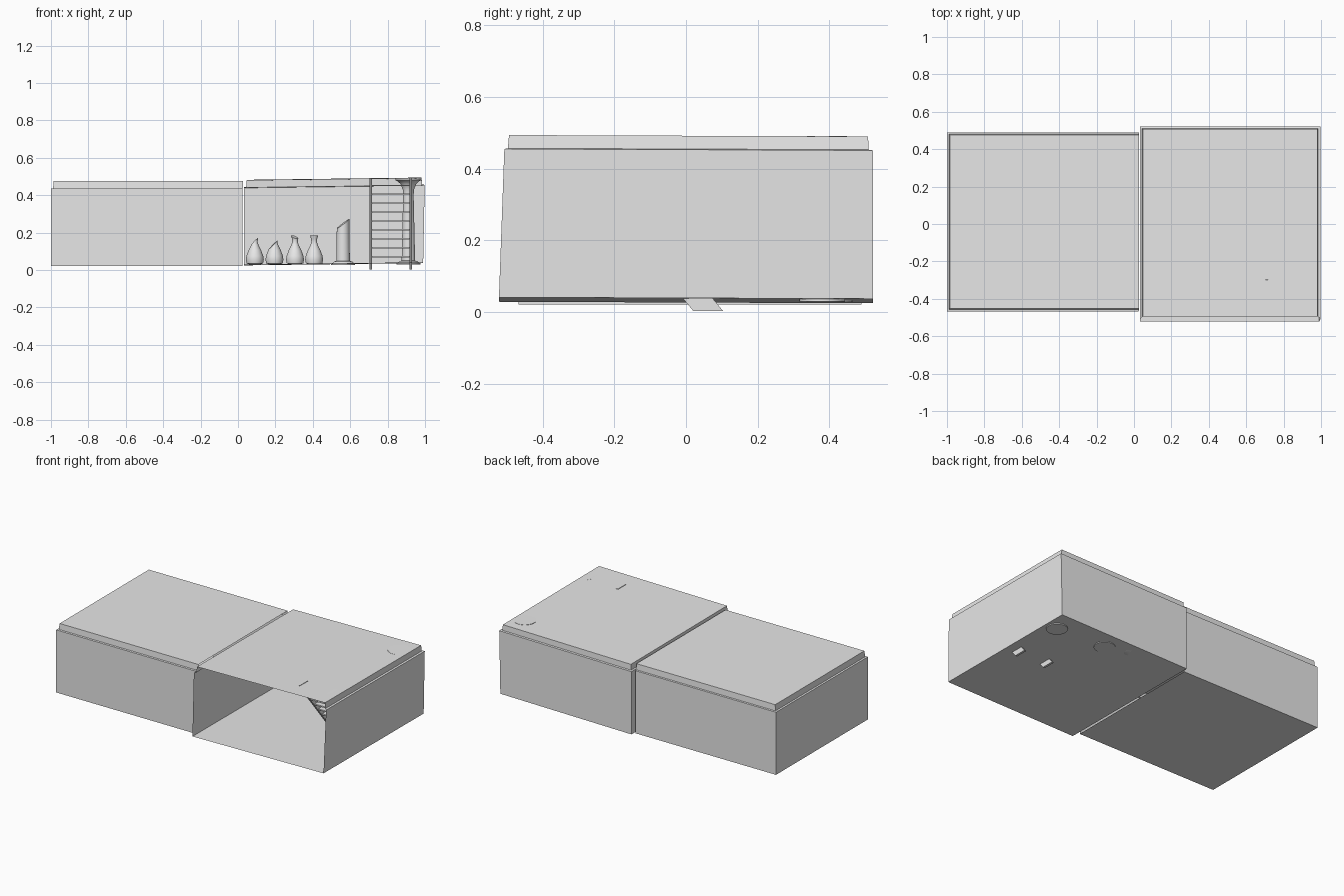
import bpy, bmesh, math
from mathutils import Vector

cube = bpy.data.objects.get("Cube")
if cube:
    bpy.data.objects.remove(cube, do_unlink=True)

# Single plain plaster colour
plaster = bpy.data.materials.new("light_grey")
plaster.use_nodes = True
GREY = (0.8, 0.8, 0.8, 1)
plaster.diffuse_color = GREY
plaster.node_tree.nodes["Principled BSDF"].inputs["Base Color"].default_value = GREY


def finish(bm, name, smooth=False):
    mesh = bpy.data.meshes.new(name)
    bm.to_mesh(mesh)
    bm.free()
    obj = bpy.data.objects.new(name, mesh)
    bpy.context.collection.objects.link(obj)
    mesh.materials.append(plaster)
    if smooth:
        bpy.ops.object.select_all(action='DESELECT')
        obj.select_set(True)
        bpy.context.view_layer.objects.active = obj
        bpy.ops.object.shade_smooth_by_angle(angle=math.radians(40))
    return obj


def room(name, rings, open_side, tilt_x=0, tilt_y=0):
    """Thin shell through rectangular rings (x0, x1, y0, y1, z).
    Sides are 0 front, 1 left (+x), 2 back, 3 right (-x)."""
    bm = bmesh.new()
    loops = []
    for x0, x1, y0, y1, z in rings:
        corners = ((x0, y0), (x1, y0), (x1, y1), (x0, y1))
        loops.append([bm.verts.new((x, y, z + tilt_x * (x - 0.5) + tilt_y * y))
                      for x, y in corners])
    bm.faces.new(loops[0][::-1])
    bm.faces.new(loops[-1])
    for low, high in zip(loops, loops[1:]):
        for i in range(4):
            if i != open_side:
                j = (i + 1) % 4
                bm.faces.new((low[i], low[j], high[j], high[i]))
    return finish(bm, name)


def lathe(name, profile, location, steps=24, cut=None):
    """Turned shape from (radius, height); cut = (point, normal) breaks the top off."""
    bm = bmesh.new()
    rings = [[bm.verts.new((r * math.cos(math.tau * k / steps),
                            r * math.sin(math.tau * k / steps), z))
              for k in range(steps)] for r, z in profile]
    for low, high in zip(rings, rings[1:]):
        for k in range(steps):
            n = (k + 1) % steps
            bm.faces.new((low[k], low[n], high[n], high[k]))
    bm.faces.new(rings[0][::-1])
    bm.faces.new(rings[-1])
    if cut:
        point, normal = cut
        geom = bm.verts[:] + bm.edges[:] + bm.faces[:]
        result = bmesh.ops.bisect_plane(bm, geom=geom, plane_co=point,
                                        plane_no=normal, clear_outer=True)
        edges = [e for e in result["geom_cut"] if isinstance(e, bmesh.types.BMEdge)]
        bmesh.ops.holes_fill(bm, edges=edges, sides=0)
    obj = finish(bm, name, smooth=True)
    obj.location = location
    return obj


def slab(name, x0, x1, bottom, top, depth):
    """Box leaning in y between two (y, z) centres, with level ends."""
    bm = bmesh.new()
    bmesh.ops.create_cube(bm, size=1)
    for v in bm.verts:
        y, z = top if v.co.z > 0 else bottom
        v.co = Vector((x1 if v.co.x > 0 else x0, y + v.co.y * depth, z))
    return finish(bm, name)


# Two rooms: one opens towards its neighbour, the other to the front
room("side_room", [
    (-1, 0.025, -0.467, 0.49, 0.022),
    (-1, 0.025, -0.467, 0.49, 0.435),
    (-0.989, 0.028, -0.456, 0.48, 0.437),
    (-0.985, 0.028, -0.453, 0.477, 0.476)], open_side=1)
room("front_room", [
    (0.033, 0.99, -0.522, 0.522, 0.033),
    (0.033, 0.998, -0.507, 0.522, 0.447),
    (0.044, 0.985, -0.497, 0.51, 0.449),
    (0.047, 0.981, -0.494, 0.508, 0.486)], open_side=0, tilt_x=0.013, tilt_y=-0.004)

# Row of vases along the back wall, two with broken necks
VASE = [(0.03, 0), (0.044, 0.006), (0.048, 0.025), (0.045, 0.045), (0.034, 0.075),
        (0.02, 0.103), (0.015, 0.12), (0.016, 0.135), (0.022, 0.155), (0.018, 0.155)]
breaks = [((0, 0, 0.125), (-0.7, 0.1, 0.7)), ((0, 0, 0.112), (-0.7, -0.1, 0.7)),
          ((0, 0, 0.145), (0.3, -0.3, 0.9)), None]
for i, (x, cut) in enumerate(zip((0.09, 0.195, 0.305, 0.407), breaks)):
    lathe(f"vase_{i + 1}", VASE, (x, 0.44, 0.03), cut=cut)

# Columns: one whole, one snapped off
BASE = [(0.064, 0), (0.064, 0.006), (0.052, 0.012), (0.048, 0.018), (0.036, 0.02)]
lathe("broken_column", BASE + [(0.033, 0.26)], (0.562, 0.4, 0.028), steps=32,
      cut=((0, 0, 0.22), (-0.6, -0.1, 0.8)))
lathe("column", BASE + [(0.028, 0.37), (0.03, 0.4), (0.042, 0.43), (0.058, 0.445),
                        (0.069, 0.45), (0.069, 0.461)],
      (0.911, 0.38, 0.03), steps=32)

# Leaning ladder with flat treads
FOOT, HEAD = Vector((0.062, 0.003)), Vector((-0.34, 0.493))
for name, x in (("ladder_right_rail", 0.703), ("ladder_left_rail", 0.916)):
    slab(name, x, x + 0.014, FOOT, HEAD, 0.083)
for i in range(9):
    centre = FOOT.lerp(HEAD, 0.14 + i * 0.097)
    half = Vector((0, 0.004))
    slab(f"ladder_tread_{i + 1}", 0.715, 0.918, centre - half, centre + half, 0.07)
